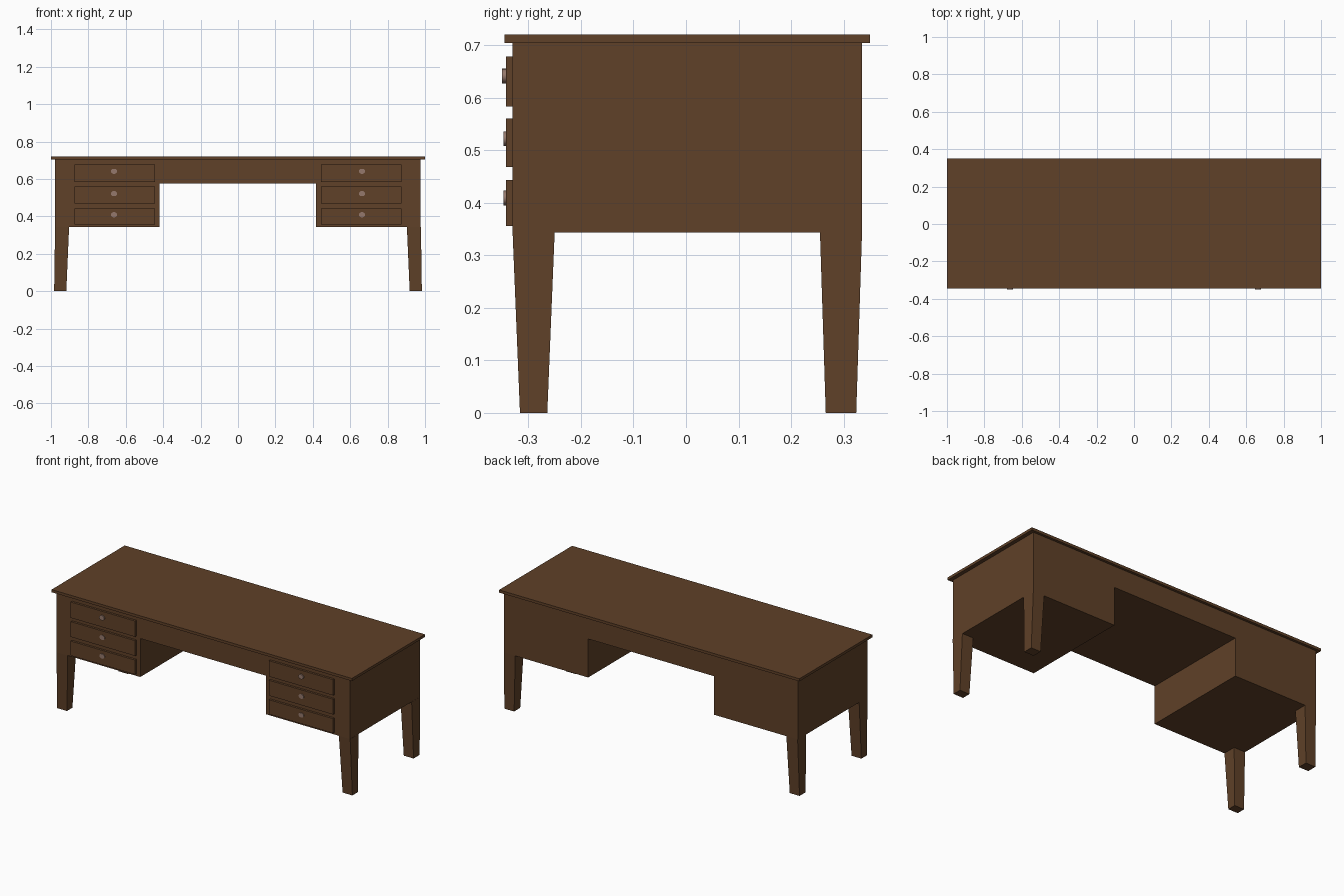
import bpy, bmesh
from math import pi
from mathutils import Matrix, Vector

if "Cube" in bpy.data.objects:
    bpy.data.objects.remove(bpy.data.objects["Cube"])


def material(name, color):
    m = bpy.data.materials.new(name)
    m.diffuse_color = color
    m.use_nodes = True
    m.node_tree.nodes["Principled BSDF"].inputs["Base Color"].default_value = m.diffuse_color
    return m


WOOD = material("dark_wood", (0.115, 0.052, 0.021, 1))
METAL = material("knob_metal", (0.30, 0.19, 0.15, 1))


def finish(name, bm, mat):
    bmesh.ops.recalc_face_normals(bm, faces=bm.faces)
    me = bpy.data.meshes.new(name)
    bm.to_mesh(me)
    bm.free()
    me.materials.append(mat)
    ob = bpy.data.objects.new(name, me)
    bpy.context.collection.objects.link(ob)
    return ob


def loft(name, bottom, top, z0, z1):
    """Box whose bottom and top rectangles (x0, x1, y0, y1) may differ."""
    bm = bmesh.new()
    rings = []
    for (x0, x1, y0, y1), z in ((bottom, z0), (top, z1)):
        rings.append([bm.verts.new((x, y, z)) for x, y in
                      ((x0, y0), (x1, y0), (x1, y1), (x0, y1))])
    a, b = rings
    bm.faces.new(a)
    bm.faces.new(b)
    for i in range(4):
        j = (i + 1) % 4
        bm.faces.new((a[i], a[j], b[j], b[i]))
    return finish(name, bm, WOOD)


def box(name, x0, x1, y0, y1, z0, z1):
    return loft(name, (x0, x1, y0, y1), (x0, x1, y0, y1), z0, z1)


# Table top
box("desk_top", -1, 1, -0.345, 0.35, 0.704, 0.72)

# Body: arch-shaped front profile with knee hole, extruded to the back
Z_LOW, Z_KNEE, Z_TOP = 0.343, 0.575, 0.704
profile = [(-0.979, Z_LOW), (-0.42, Z_LOW), (-0.42, Z_KNEE), (0.417, Z_KNEE),
           (0.417, Z_LOW), (0.977, Z_LOW), (0.977, Z_TOP), (-0.979, Z_TOP)]
bm = bmesh.new()
face = bm.faces.new([bm.verts.new((x, -0.33, z)) for x, z in profile])
ext = bmesh.ops.extrude_face_region(bm, geom=[face])
bmesh.ops.translate(bm, vec=(0, 0.665, 0),
                    verts=[v for v in ext["geom"] if isinstance(v, bmesh.types.BMVert)])
finish("desk_body", bm, WOOD)

for side, s in (("left", -1), ("right", 1)):
    # Tapered legs
    xb = sorted((s * 0.918, s * 0.983))
    xt = sorted((s * 0.903, s * 0.978))
    loft(side + "_front_leg", (*xb, -0.316, -0.264), (*xt, -0.33, -0.25), 0, Z_LOW)
    loft(side + "_back_leg", (*xb, 0.266, 0.324), (*xt, 0.255, 0.335), 0, Z_LOW)

    # Drawer fronts with round knobs
    xd = sorted((s * 0.445, s * 0.874))
    for level, z0, z1, zk, yk in (("top", 0.583, 0.678, 0.641, -0.35),
                                  ("middle", 0.468, 0.56, 0.522, -0.347),
                                  ("bottom", 0.356, 0.443, 0.409, -0.347)):
        box(f"{side}_{level}_drawer", *xd, -0.343, -0.328, z0, z1)
        bm = bmesh.new()
        depth = -0.34 - yk
        bmesh.ops.create_cone(
            bm, cap_ends=True, segments=24, radius1=1, radius2=1, depth=1,
            matrix=Matrix.Translation(Vector((s * 0.663, (yk - 0.34) / 2, zk)))
            @ Matrix.Diagonal((0.017, depth, 0.014, 1)) @ Matrix.Rotation(pi / 2, 4, 'X'))
        for f in bm.faces:
            f.smooth = len(f.verts) == 4
        for e in bm.edges:
            e.smooth = all(len(f.verts) == 4 for f in e.link_faces)
        finish(f"{side}_{level}_knob", bm, METAL)
